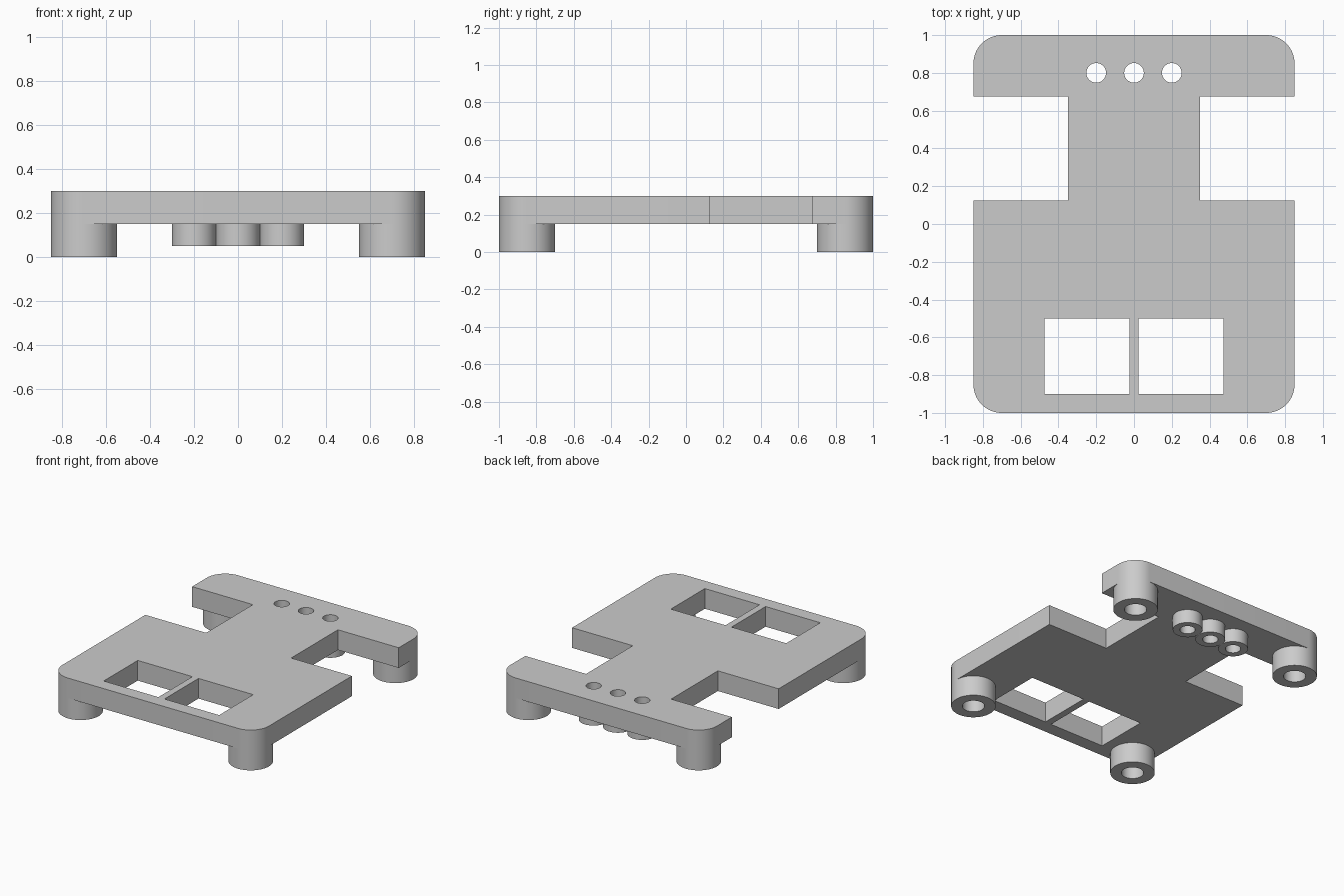
import bpy
import bmesh
from math import cos, sin, pi, radians
from mathutils import Vector

cube = bpy.data.objects.get("Cube")
if cube:
    bpy.data.objects.remove(cube, do_unlink=True)

PLATE_BOTTOM, PLATE_TOP = 0.15, 0.30
HALF_X, HALF_Y, CORNER = 0.85, 1.0, 0.15
SEGMENTS = 64

grey = bpy.data.materials.new("grey")
grey.use_nodes = True
colour = (0.6, 0.6, 0.6, 1)
grey.diffuse_color = colour
grey.node_tree.nodes["Principled BSDF"].inputs["Base Color"].default_value = colour


def add_object(name, mesh):
    obj = bpy.data.objects.new(name, mesh)
    bpy.context.collection.objects.link(obj)
    mesh.materials.clear()
    mesh.materials.append(grey)
    bpy.ops.object.select_all(action="DESELECT")
    obj.select_set(True)
    bpy.context.view_layer.objects.active = obj
    bpy.ops.object.shade_smooth_by_angle(angle=radians(30))
    return obj


def arc(cx, cy, radius, start, end, steps):
    angles = [start + (end - start) * i / steps for i in range(steps + 1)]
    return [(cx + radius * cos(a), cy + radius * sin(a)) for a in angles]


def rectangle(x0, x1, y0, y1):
    return [(x0, y0), (x1, y0), (x1, y1), (x0, y1)]


def plate(name, loops):
    """Fill nested outlines and extrude them into a slab with openings."""
    curve = bpy.data.curves.new(name + "_outline", "CURVE")
    curve.dimensions = "2D"
    curve.fill_mode = "BOTH"
    curve.extrude = (PLATE_TOP - PLATE_BOTTOM) / 2
    for loop in loops:
        spline = curve.splines.new("POLY")
        spline.points.add(len(loop) - 1)
        for point, (x, y) in zip(spline.points, loop):
            point.co = (x, y, 0, 1)
        spline.use_cyclic_u = True
    helper = bpy.data.objects.new(name + "_outline", curve)
    bpy.context.collection.objects.link(helper)
    graph = bpy.context.evaluated_depsgraph_get()
    mesh = bpy.data.meshes.new_from_object(helper.evaluated_get(graph))
    bpy.data.objects.remove(helper, do_unlink=True)

    bm = bmesh.new()
    bm.from_mesh(mesh)
    bmesh.ops.remove_doubles(bm, verts=bm.verts, dist=0.0001)
    bmesh.ops.translate(bm, verts=bm.verts, vec=(0, 0, (PLATE_BOTTOM + PLATE_TOP) / 2))
    bmesh.ops.recalc_face_normals(bm, faces=bm.faces)
    bm.to_mesh(mesh)
    bm.free()
    return add_object(name, mesh)


def tube(name, x, y, inner, outer, bottom):
    """Hollow post, open where it meets the plate."""
    bm = bmesh.new()
    profile = [(inner, PLATE_BOTTOM), (inner, bottom), (outer, bottom), (outer, PLATE_BOTTOM)]
    verts = [bm.verts.new((r, 0, z)) for r, z in profile]
    edges = [bm.edges.new(pair) for pair in zip(verts, verts[1:])]
    bmesh.ops.spin(bm, geom=verts + edges, cent=(0, 0, 0), axis=(0, 0, 1),
                   angle=2 * pi, steps=SEGMENTS, use_merge=True)
    bmesh.ops.remove_doubles(bm, verts=bm.verts, dist=0.0001)
    bmesh.ops.recalc_face_normals(bm, faces=bm.faces)
    # Make the outer wall point outwards
    wall = max(bm.faces, key=lambda f: f.calc_center_median().xy.length
               if abs(f.normal.z) < 0.5 else 0)
    if wall.normal.dot(Vector((*wall.calc_center_median().xy, 0))) < 0:
        bmesh.ops.reverse_faces(bm, faces=bm.faces)
    mesh = bpy.data.meshes.new(name)
    bm.to_mesh(mesh)
    bm.free()
    add_object(name, mesh).location = (x, y, 0)


# Right half of the outline: rounded corners with a square side notch
leg_x, leg_y = HALF_X - CORNER, HALF_Y - CORNER
half = arc(leg_x, -leg_y, CORNER, -pi / 2, 0, SEGMENTS // 4)
half += [(HALF_X, 0.125), (0.35, 0.125), (0.35, 0.675), (HALF_X, 0.675)]
half += arc(leg_x, leg_y, CORNER, 0, pi / 2, SEGMENTS // 4)
outline = half + [(-x, y) for x, y in reversed(half)]

# Plate with two windows and three round holes
boss_xs, boss_y, hole = (-0.2, 0, 0.2), 0.8, 0.052
openings = [rectangle(-0.475, -0.025, -0.9, -0.5), rectangle(0.025, 0.475, -0.9, -0.5)]
openings += [arc(x, boss_y, hole, 0, 2 * pi, SEGMENTS)[:-1] for x in boss_xs]
plate("base_plate", [outline] + openings)

# Corner legs
for side, sx in (("right", -1), ("left", 1)):
    for end, sy in (("front", -1), ("back", 1)):
        tube(f"{end}_{side}_leg", sx * leg_x, sy * leg_y, 0.075, CORNER, 0)

# Small bosses under the round holes
for label, x in zip(("right", "middle", "left"), boss_xs):
    tube(f"{label}_boss", x, boss_y, hole, 0.1, 0.05)
